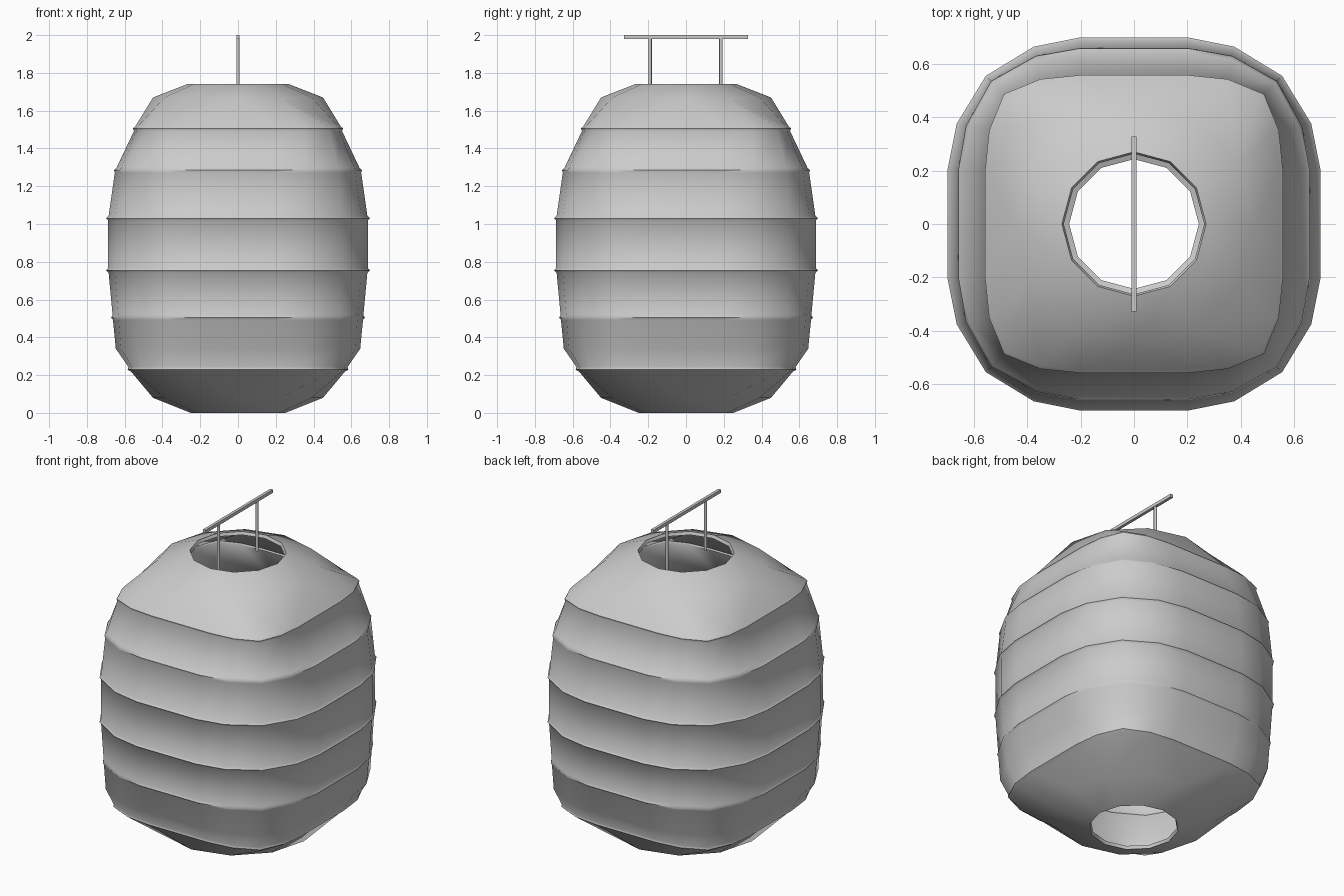
import bpy, bmesh, math

if "Cube" in bpy.data.objects:
    bpy.data.objects.remove(bpy.data.objects["Cube"])


def circle_ring(r, z):
    return [(r * math.cos(i * math.pi / 6), r * math.sin(i * math.pi / 6), z)
            for i in range(12)]


def square_ring(d, z):
    # rounded square with 20 points; d is the half width
    t = (d - 0.555) / 0.145
    m, n, c = 0.35 + 0.025 * t, 0.54 + 0.125 * t, 0.485 + 0.07 * t
    quarter = [(d, 0.2), (n, m), (c, c), (m, n), (0.2, d)]
    pts = []
    for k in range(4):
        for x, y in quarter:
            for _ in range(k):
                x, y = -y, x
            pts.append((x, y, z))
    return pts


def smooth(obj, angle):
    bpy.ops.object.select_all(action='DESELECT')
    obj.select_set(True)
    bpy.context.view_layer.objects.active = obj
    bpy.ops.object.shade_smooth_by_angle(angle=math.radians(angle))


# Lantern shell: stacked rings with a small lip at every rib
rings = [circle_ring(0.25, 0), circle_ring(0.45, 0.08)]
rib, lip = 0.013, 0.01
for z, low, peak, high in [(0.23, 0.565, 0.585, 0.58), (0.34, None, 0.647, None),
                           (0.505, 0.662, 0.672, 0.664), (0.755, 0.685, 0.698, 0.687),
                           (1.03, 0.687, 0.698, 0.685), (1.285, 0.652, 0.657, 0.643),
                           (1.505, 0.551, 0.557, 0.543)]:
    if low:
        rings.append(square_ring(low, z - rib))
    rings.append(square_ring(peak, z))
    if high:
        rings.append(square_ring(high, z + rib))
rings += [circle_ring(0.45, 1.67), circle_ring(0.27, 1.74)]

bm = bmesh.new()
loops = []
for ring in rings:
    vs = [bm.verts.new(p) for p in ring]
    loops.append(vs)
for a, b in zip(loops, loops[1:]):
    if len(a) == len(b):
        for i in range(len(a)):
            j = (i + 1) % len(a)
            bm.faces.new((a[i], a[j], b[j], b[i]))
    else:
        # zip two rings of different counts by angle
        def ang(v, turn):
            return math.atan2(v.co.y, v.co.x) % (2 * math.pi) + turn * 2 * math.pi
        i = j = 0
        na, nb = len(a), len(b)
        while i < na or j < nb:
            next_a = ang(a[(i + 1) % na], (i + 1) // na)
            next_b = ang(b[(j + 1) % nb], (j + 1) // nb)
            if j >= nb or (i < na and next_a <= next_b):
                bm.faces.new((a[i % na], a[(i + 1) % na], b[j % nb]))
                i += 1
            else:
                bm.faces.new((a[i % na], b[(j + 1) % nb], b[j % nb]))
                j += 1
bmesh.ops.recalc_face_normals(bm, faces=bm.faces)
if sum(f.normal.x * f.calc_center_median().x for f in bm.faces) < 0:
    bmesh.ops.reverse_faces(bm, faces=bm.faces)
mesh = bpy.data.meshes.new("lantern_shell")
bm.to_mesh(mesh)
bm.free()
shell = bpy.data.objects.new("lantern_shell", mesh)
bpy.context.collection.objects.link(shell)
solid = shell.modifiers.new("thickness", 'SOLIDIFY')
solid.thickness = 0.02
solid.offset = -1
bpy.ops.object.select_all(action='DESELECT')
shell.select_set(True)
bpy.context.view_layer.objects.active = shell
bpy.ops.object.modifier_apply(modifier=solid.name)
smooth(shell, 55)

# Handle posts
for name, y in (("front_post", -0.19), ("back_post", 0.185)):
    bpy.ops.mesh.primitive_cylinder_add(vertices=8, radius=0.009, depth=0.31,
                                        location=(0, y, 1.83))
    bpy.context.object.name = name
    smooth(bpy.context.object, 50)

# Handle bar
bpy.ops.mesh.primitive_cube_add(size=1, location=(0, 0, 1.99))
bar = bpy.context.object
bar.name = "handle_bar"
bar.scale = (0.018, 0.655, 0.02)
